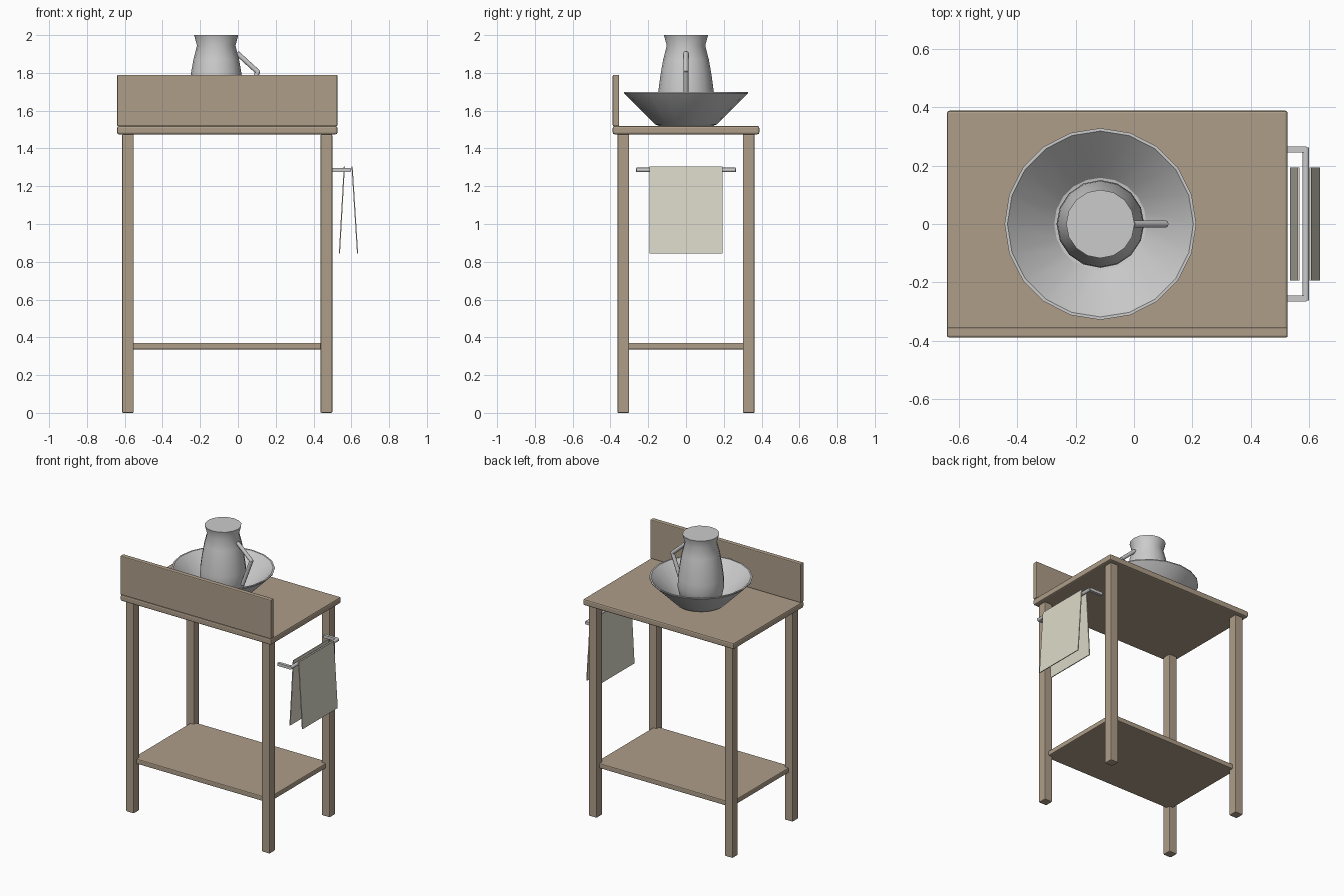
import bpy, bmesh, math
from mathutils import Vector

if "Cube" in bpy.data.objects:
    bpy.data.objects.remove(bpy.data.objects["Cube"])


def material(name, color):
    m = bpy.data.materials.new(name)
    m.diffuse_color = (*color, 1)
    m.use_nodes = True
    m.node_tree.nodes["Principled BSDF"].inputs["Base Color"].default_value = m.diffuse_color
    return m


WOOD = material("wood", (0.42, 0.34, 0.25))
CLOTH = material("cloth", (0.72, 0.70, 0.58))


def finish(name, bm, mat=None, smooth=None):
    bmesh.ops.recalc_face_normals(bm, faces=bm.faces)
    me = bpy.data.meshes.new(name)
    bm.to_mesh(me)
    bm.free()
    ob = bpy.data.objects.new(name, me)
    bpy.context.collection.objects.link(ob)
    if mat:
        me.materials.append(mat)
    if smooth:
        bpy.ops.object.select_all(action='DESELECT')
        ob.select_set(True)
        bpy.context.view_layer.objects.active = ob
        bpy.ops.object.shade_smooth_by_angle(angle=math.radians(smooth))
    return ob


def box(name, lo, hi, mat=None, bevel=0.0):
    bm = bmesh.new()
    bmesh.ops.create_cube(bm, size=1)
    for v in bm.verts:
        v.co = [(a + b) / 2 + c * (b - a) for a, b, c in zip(lo, hi, v.co)]
    ob = finish(name, bm, mat)
    if bevel:
        mod = ob.modifiers.new("soft_edges", 'BEVEL')
        mod.width = bevel
        mod.segments = 2
    return ob


def lathe(name, profile, sides, cx, smooth):
    bm = bmesh.new()
    rings = []
    for r, z in profile:
        rings.append([bm.verts.new((cx + r * math.cos(2 * math.pi * i / sides),
                                    r * math.sin(2 * math.pi * i / sides), z))
                      for i in range(sides)])
    for a, b in zip(rings, rings[1:]):
        for i in range(sides):
            j = (i + 1) % sides
            bm.faces.new((a[i], a[j], b[j], b[i]))
    bm.faces.new(rings[0])
    bm.faces.new(rings[-1])
    return finish(name, bm, smooth=smooth)


def rod(name, p, q, r, sides=10):
    p, q = Vector(p), Vector(q)
    bm = bmesh.new()
    bmesh.ops.create_cone(bm, cap_ends=True, segments=sides, radius1=r, radius2=r,
                          depth=(q - p).length)
    rot = (q - p).to_track_quat('Z', 'Y').to_matrix()
    for v in bm.verts:
        v.co = rot @ v.co + (p + q) / 2
    return finish(name, bm, smooth=50)


# table: top, splashback, shelf, legs
box("table_top", (-0.64, -0.388, 1.475), (0.526, 0.388, 1.518), WOOD, 0.009)
box("splashback", (-0.64, -0.388, 1.518), (0.526, -0.354, 1.79), WOOD, 0.006)
box("shelf", (-0.583, -0.332, 0.336), (0.468, 0.332, 0.371), WOOD, 0.006)
for side, x in (("left", -0.583), ("right", 0.468)):
    for end, y in (("front", -0.332), ("back", 0.332)):
        box(f"{end}_{side}_leg", (x - 0.031, y - 0.031, 0),
            (x + 0.031, y + 0.031, 1.475), WOOD, 0.006)

# wash bowl with thin wall
CX = -0.115
lathe("bowl", [(0.14, 1.518), (0.165, 1.528), (0.328, 1.692), (0.328, 1.698),
               (0.318, 1.698), (0.158, 1.540), (0.12, 1.533)], 20, CX, 30)

# jug with closed top
lathe("jug", [(0.105, 1.535), (0.135, 1.57), (0.15, 1.64), (0.147, 1.70),
              (0.135, 1.79), (0.121, 1.87), (0.102, 1.945), (0.117, 2.0)], 16, CX, 40)

# jug handle
rod("handle_upper", (-0.005, 0, 1.905), (0.108, 0, 1.802), 0.013)
rod("handle_lower", (0.106, 0, 1.81), (0.035, 0, 1.62), 0.013)

# towel rail
rod("towel_rail", (0.588, -0.262, 1.286), (0.588, 0.262, 1.286), 0.012)
for side, y in (("front", -0.255), ("back", 0.255)):
    box(f"{side}_rail_bracket", (0.49, y - 0.01, 1.276), (0.59, y + 0.01, 1.296))

# towel: two splayed panels over the rail
for name, x0, x1 in (("inner_towel", 0.563, 0.537), ("outer_towel", 0.604, 0.633)):
    ob = box(name, (-0.003, -0.194, 0.844), (0.003, 0.194, 1.305), CLOTH)
    for v in ob.data.vertices:
        v.co.x += x0 if v.co.z > 1 else x1
